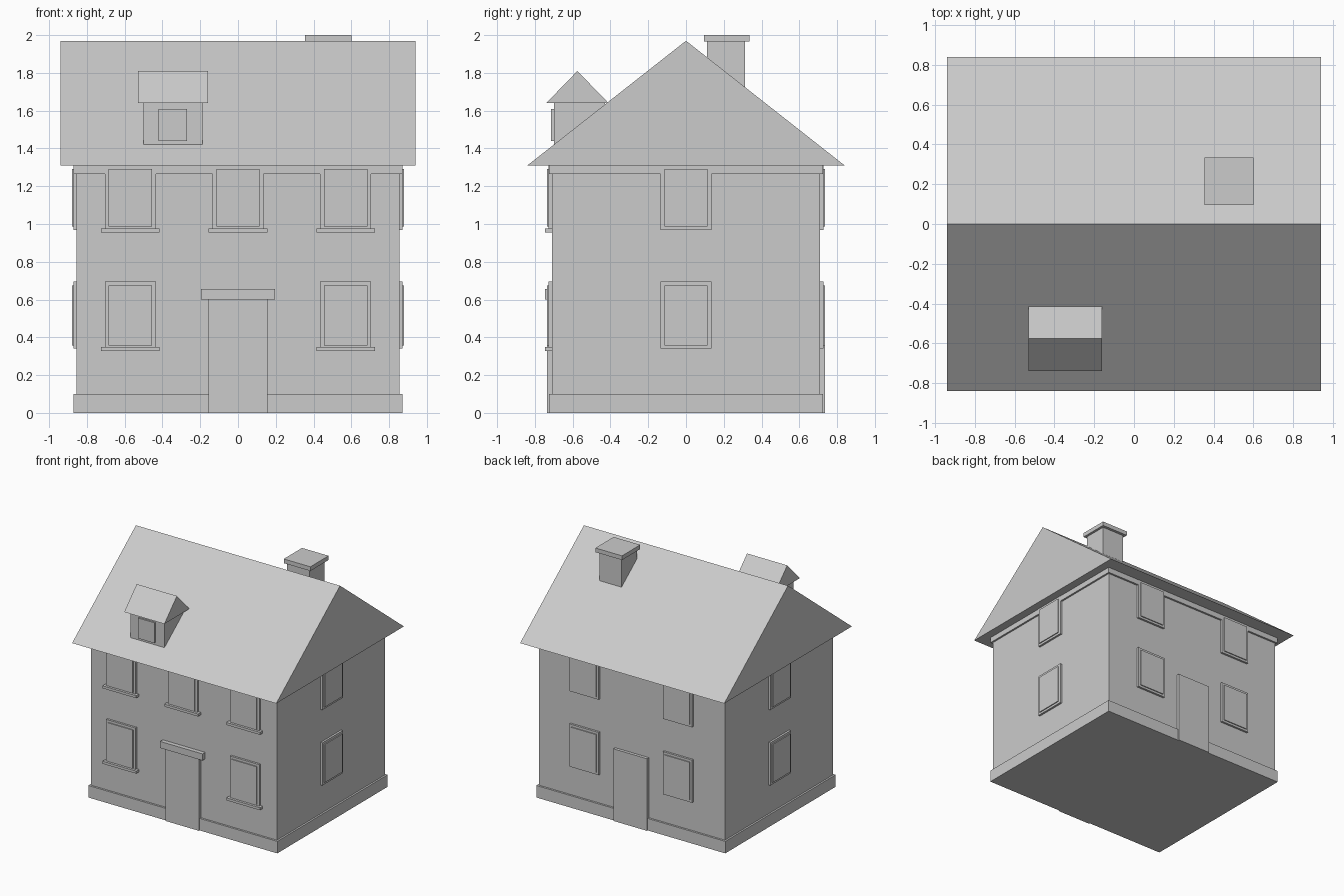
import bpy

if "Cube" in bpy.data.objects:
    bpy.data.objects.remove(bpy.data.objects["Cube"])


def mesh(name, verts, faces):
    data = bpy.data.meshes.new(name)
    data.from_pydata(verts, [], faces)
    obj = bpy.data.objects.new(name, data)
    bpy.context.collection.objects.link(obj)
    return obj


def box(name, x, y, z):
    """Box from (low, high) ranges on each axis."""
    (x0, x1), (y0, y1), (z0, z1) = sorted(x), sorted(y), sorted(z)
    verts = [(a, b, c) for c in (z0, z1)
             for a, b in ((x0, y0), (x1, y0), (x1, y1), (x0, y1))]
    faces = [(3, 2, 1, 0), (4, 5, 6, 7), (0, 1, 5, 4),
             (1, 2, 6, 5), (2, 3, 7, 6), (3, 0, 4, 7)]
    return mesh(name, verts, faces)


def gable(name, x, y, z):
    """Triangular prism with its ridge along x."""
    ym = (y[0] + y[1]) / 2
    verts = [(a, b, c) for a in x
             for b, c in ((y[0], z[0]), (y[1], z[0]), (ym, z[1]))]
    faces = [(0, 2, 1), (3, 4, 5), (0, 1, 4, 3), (1, 2, 5, 4), (2, 0, 3, 5)]
    return mesh(name, verts, faces)


WX, WY = 0.855, 0.71      # wall half sizes
EAVES = 1.31


def window(side, centre, z0, z1, sill=False):
    """Raised frame, pane standing proud of it, optional sill."""
    def slab(part, half, depth, zr):
        along = (centre - half, centre + half)
        if side in ("front", "back"):
            s = -1 if side == "front" else 1
            box(f"{side}_window_{part}", along, (s * (WY - 0.02), s * (WY + depth)), zr)
        else:
            s = -1 if side == "left" else 1
            box(f"{side}_window_{part}", (s * (WX - 0.02), s * (WX + depth)), along, zr)
    slab("frame", 0.135, 0.017, (z0, z1))
    slab("pane", 0.115, 0.025, (z0 + 0.018, min(z1 - 0.02, 1.3)))
    if sill:
        slab("sill", 0.155, 0.037, (z0 - 0.012, z0 + 0.009))


# Walls, plinth and cornice
box("walls", (-WX, WX), (-WY, WY), (0.01, EAVES))
box("plinth", (-0.87, 0.87), (-0.726, 0.726), (0, 0.1))
box("cornice", (-0.87, 0.87), (-0.726, 0.726), (1.265, EAVES))

# Windows on both floors
for z0, z1 in ((0.34, 0.695), (0.968, EAVES)):
    for x in (-0.57, 0.57):
        window("front", x, z0, z1, sill=True)
    for x in (-0.43, 0.43):
        window("back", x, z0, z1)
    for side in ("left", "right"):
        window(side, 0, z0, z1)
window("front", 0, 0.968, EAVES, sill=True)

# Doors and front door lintel
box("front_door", (-0.155, 0.155), (-0.735, -0.69), (0, 0.6))
box("back_door", (-0.155, 0.155), (0.69, 0.735), (0, 0.6))
box("front_door_lintel", (-0.195, 0.195), (-0.746, -0.69), (0.6, 0.655))

# Main roof
gable("main_roof", (-0.94, 0.94), (-0.84, 0.84), (EAVES, 1.97))

# Dormer
box("dormer_body", (-0.5, -0.187), (-0.70, -0.43), (1.42, 1.64))
box("dormer_window", (-0.42, -0.27), (-0.714, -0.69), (1.44, 1.61))
gable("dormer_roof", (-0.53, -0.16), (-0.74, -0.41), (1.64, 1.81))

# Chimney
box("chimney_shaft", (0.375, 0.58), (0.112, 0.312), (1.6, 1.97))
box("chimney_cap", (0.355, 0.6), (0.095, 0.335), (1.965, 2.0))
